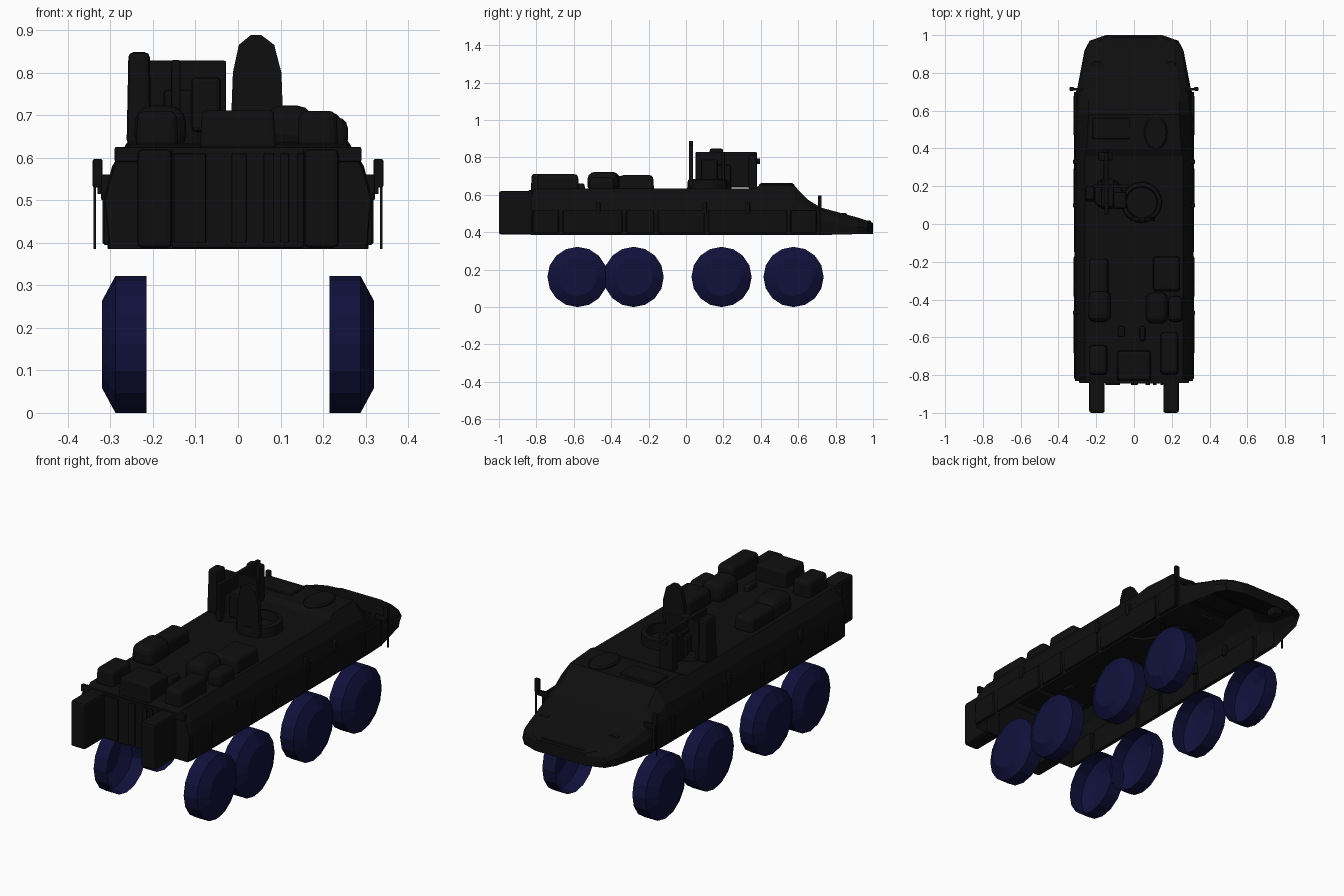
import bpy, bmesh, math
from mathutils import Matrix

if "Cube" in bpy.data.objects:
    bpy.data.objects.remove(bpy.data.objects["Cube"])


def material(name, rgb):
    m = bpy.data.materials.new(name)
    m.diffuse_color = (*rgb, 1)
    m.use_nodes = True
    m.node_tree.nodes["Principled BSDF"].inputs["Base Color"].default_value = m.diffuse_color
    return m


BLACK = material("matte_black", (0.0046, 0.0046, 0.0046))
NAVY = material("navy_tyre", (0.0055, 0.0055, 0.045))


def finish(name, bm, mat, bevel=0, segs=2):
    bmesh.ops.recalc_face_normals(bm, faces=bm.faces)
    me = bpy.data.meshes.new(name)
    bm.to_mesh(me)
    bm.free()
    me.materials.append(mat)
    ob = bpy.data.objects.new(name, me)
    bpy.context.collection.objects.link(ob)
    if bevel:
        mod = ob.modifiers.new("bevel", 'BEVEL')
        mod.width, mod.segments = bevel, segs
    return ob


def box(name, x, y, z, bevel=0, taper=1.0, segs=2):
    """Box from (min, max) ranges, top face scaled by taper."""
    bm = bmesh.new()
    bmesh.ops.create_cube(bm, size=1)
    mid = [(r[0] + r[1]) / 2 for r in (x, y, z)]
    for v in bm.verts:
        k = taper if v.co.z > 0 else 1
        v.co = (mid[0] + v.co.x * k * (x[1] - x[0]),
                mid[1] + v.co.y * k * (y[1] - y[0]),
                mid[2] + v.co.z * (z[1] - z[0]))
    return finish(name, bm, BLACK, bevel, segs)


def loft(bm, rings, closed):
    """Skin matching rows of points with quads."""
    rows = [[bm.verts.new(p) for p in ring] for ring in rings]
    n = len(rows[0])
    for a, b in zip(rows, rows[1:]):
        for i in range(n if closed else n - 1):
            j = (i + 1) % n
            bm.faces.new((a[i], a[j], b[j], b[i]))
    return rows


def revolve(name, profile, matrix, sides, mat, cap=True):
    """Spin (radius, height) pairs round local z."""
    bm = bmesh.new()
    rings = [[(r * math.cos(2 * math.pi * i / sides), r * math.sin(2 * math.pi * i / sides), h)
              for i in range(sides)] for r, h in profile]
    rows = loft(bm, rings, True)
    if cap:
        bm.faces.new(rows[-1])
    ob = finish(name, bm, mat)
    ob.matrix_world = matrix
    return ob


# Hull shell, open below: y, then (half width, z) from sill to roof
stations = [
    (-0.83, (.300, .385), (.312, .50), (.292, .575), (.255, .625)),
    (-0.80, (.306, .385), (.316, .50), (.296, .580), (.260, .632)),
    (0.36, (.306, .385), (.316, .50), (.296, .580), (.260, .635)),
    (0.40, (.306, .385), (.316, .50), (.296, .580), (.250, .652)),
    (0.58, (.306, .385), (.314, .49), (.290, .575), (.240, .648)),
    (0.65, (.304, .385), (.308, .47), (.285, .535), (.240, .575)),
    (0.72, (.300, .385), (.300, .46), (.280, .505), (.240, .532)),
    (0.92, (.255, .390), (.262, .43), (.250, .455), (.210, .478)),
    (0.97, (.225, .390), (.235, .42), (.220, .445), (.180, .462)),
    (1.00, (.140, .390), (.150, .41), (.145, .435), (.130, .450)),
]
bm = bmesh.new()
rows = loft(bm, [[(s * w, st[0], z) for s, pts in ((-1, st[1:]), (1, st[:0:-1])) for w, z in pts]
                 for st in stations], False)
bm.faces.new(rows[0])
bm.faces.new(rows[-1])
finish("hull", bm, BLACK)

# Wheels: shallow cups with bevelled outer rim, open inside
for side, s in (("right", 1), ("left", -1)):
    for n, y in enumerate((-0.58, -0.28, 0.19, 0.575)):
        turn = Matrix.Translation((0.215 * s, y, 0.161)) @ Matrix.Rotation(s * math.pi / 2, 4, 'Y')
        revolve(f"{side}_wheel_{n + 1}", [(.161, 0), (.161, .073), (.102, .105)],
                turn, 16, NAVY)

    # Side panels along the flank
    for n, (a, b) in enumerate(((-.82, -.68), (-.66, -.34), (-.32, -.17), (-.15, .10), (.12, .54), (.56, .70))):
        xs = sorted((s * .300, s * .318))
        box(f"{side}_side_panel_{n + 1}", xs, (a, b), (.395, .52), .004, 1, 1)
    # Mirror on its stalk
    box(f"{side}_mirror", sorted((s * .318, s * .342)), (.705, .725), (.53, .597), .005)
    box(f"{side}_mirror_arm", sorted((s * .27, s * .330)), (.708, .720), (.515, .54))
    box(f"{side}_marker_rod", sorted((s * .334, s * .340)), (.712, .718), (.385, .54))
    # Rear stowage box
    box(f"{side}_rear_box", sorted((s * .155, s * .237)), (-1.0, -.825), (.388, .62), .012)
    # Lamp cluster
    box(f"{side}_nose_lamp", sorted((s * .17, s * .22)), (.80, .86), (.46, .503), .008)
    # Grab points on the flank
    for n, y in enumerate((-.47, .10, .33)):
        box(f"{side}_flank_fitting_{n + 1}", sorted((s * .29, s * .322)), (y - .012, y + .012), (.50, .56), .004)

# Rear ramp with raised ribs
box("rear_ramp", (-.155, .155), (-.845, -.825), (.388, .62), .004)
for n, (a, b) in enumerate(((-.15, -.075), (-.015, .02), (.06, .085), (.10, .12), (.14, .155))):
    box(f"ramp_rib_{n + 1}", (a, b), (-.853, -.84), (.40, .61), .003)
box("ramp_top_bar", (-.29, .29), (-.842, -.822), (.59, .625), .004)

# Roof stowage: x range, y range, top, roundness
stow = [
    ((-.24, -.135), (-.38, -.18), .700, .018),
    ((-.245, -.12), (-.52, -.35), .722, .035),
    ((.10, .245), (-.36, -.17), .705, .018),
    ((.06, .18), (-.53, -.36), .722, .035),
    ((.18, .26), (-.52, -.38), .695, .025),
    ((.14, .235), (-.80, -.57), .710, .018),
    ((-.24, -.14), (-.80, -.64), .710, .018),
    ((-.09, .09), (-.83, -.67), .711, .010),
    ((-.085, -.05), (-.60, -.54), .66, .010),
    ((.03, .06), (-.62, -.54), .66, .010),
]
for n, (x, y, top, r) in enumerate(stow):
    box(f"roof_pack_{n + 1}", x, y, (.62, top), r, .93, 3)

# Commander ring and its raised lid
place = Matrix.Translation((.04, .115, .62))
revolve("hatch_ring", [(.110, 0), (.105, .06), (.085, .065), (.080, .02)], place, 24, BLACK)
bm = bmesh.new()
outline = [(-.018, .64), (.108, .64), (.102, .80), (.085, .865), (.055, .888),
           (.030, .888), (.002, .865), (-.012, .80)]
loft_rows = loft(bm, [[(x, y, z) for x, z in outline] for y in (.015, .037)], True)
for row in loft_rows:
    bm.faces.new(row)
finish("raised_hatch_lid", bm, BLACK)

# Weapon station: base, mount, shields, barrel
revolve("station_base", [(.085, 0), (.075, .055)], Matrix.Translation((-.14, .16, .625)), 16, BLACK)
box("station_mount", (-.175, -.105), (.09, .24), (.66, .76), .01)
box("station_spine", (-.157, -.135), (.05, .38), (.64, .83), .006, .99)
box("cross_shield", (-.215, -.028), (.19, .208), (.64, .828), .004)
box("sight_housing", (-.262, -.203), (.12, .205), (.63, .848), .012, .85)
box("ammo_box", (-.11, -.04), (.08, .17), (.66, .79), .012)
box("front_plate", (-.19, -.115), (.335, .38), (.63, .815), .008)
barrel = Matrix.Translation((-.15, .20, .78)) @ Matrix.Rotation(-math.pi / 2, 4, 'X')
revolve("barrel", [(.014, 0), (.014, .195), (.009, .195)], barrel, 12, BLACK)

# Front hatches
oval = Matrix.Translation((.115, .485, .635)) @ Matrix.Diagonal((.062, .095, 1, 1))
revolve("driver_hatch", [(1, 0), (1, .020), (.88, .027)], oval, 20, BLACK)
box("engine_cover", (-.22, -.02), (.45, .56), (.64, .660), .006)
box("nose_plate", (-.12, .12), (.94, .99), (.44, .462), .005)
